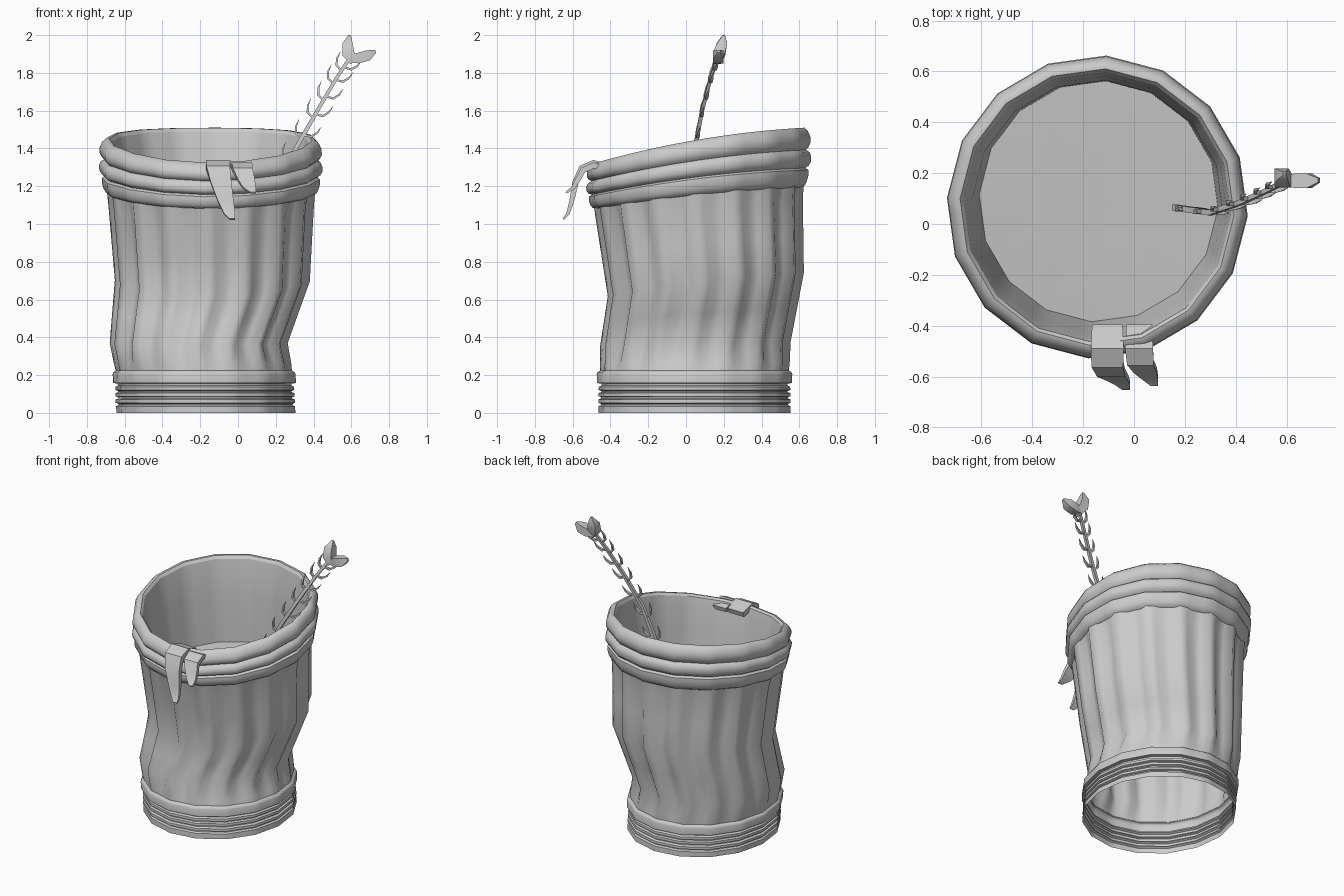
import bpy, bmesh, math
from mathutils import Vector

if "Cube" in bpy.data.objects:
    bpy.data.objects.remove(bpy.data.objects["Cube"])

N = 64  # 16 sides, each carrying one flute of four vertices
SECTOR = math.tau / 16

# spine of the crooked can: z, centre x, centre y, radius x, radius y, tilt
SPINE = [(0, -.17, .045, .475, .51, 0), (.22, -.18, .045, .47, .503, 0),
         (.37, -.208, .05, .472, .505, .02), (.70, -.136, .105, .517, .52, .12),
         (1.14, -.143, .067, .548, .552, .10), (1.45, -.145, .067, .56, .564, .17)]


def spine(z):
    for a, b in zip(SPINE, SPINE[1:]):
        if z <= b[0]:
            f = (z - a[0]) / (b[0] - a[0])
            return [p + (q - p) * f for p, q in zip(a[1:], b[1:])]
    return SPINE[-1][1:]


def ring(bm, z, dr, flute=0):
    cx, cy, rx, ry, tilt = spine(z)
    out = []
    for i in range(N):
        u = SECTOR * i / 4
        a = u - .06
        k = math.cos(SECTOR / 2) / math.cos(u % SECTOR - SECTOR / 2)
        d = dr - flute * (0, .15, 1, .85)[i % 4]
        dy = (ry + d) * k * math.sin(a)
        out.append(bm.verts.new((cx + (rx + d) * k * math.cos(a), cy + dy,
                                 z + tilt * (dy - .6 * dy * dy))))
    return out


def bridge(bm, r1, r2):
    n = len(r1)
    for i in range(n):
        j = (i + 1) % n
        bm.faces.new((r1[i], r1[j], r2[j], r2[i]))


def finish(bm, name, angle):
    bmesh.ops.recalc_face_normals(bm, faces=bm.faces)
    me = bpy.data.meshes.new(name)
    bm.to_mesh(me)
    bm.free()
    ob = bpy.data.objects.new(name, me)
    bpy.context.collection.objects.link(ob)
    bpy.ops.object.select_all(action='DESELECT')
    ob.select_set(True)
    bpy.context.view_layer.objects.active = ob
    bpy.ops.object.shade_smooth_by_angle(angle=math.radians(angle))
    return ob


def lathe(name, profile, angle, floor=False):
    bm = bmesh.new()
    rings = [ring(bm, *p) for p in profile]
    for a, b in zip(rings, rings[1:]):
        bridge(bm, a, b)
    if floor:
        bm.faces.new(rings[-1])
    return finish(bm, name, angle)


def loft(bm, pts, widths, ratio, side):
    """Sweep a rectangle along pts, widths are half widths."""
    pts = [Vector(p) for p in pts]
    side = Vector(side)
    secs = []
    for i, (p, w) in enumerate(zip(pts, widths)):
        t = pts[min(i + 1, len(pts) - 1)] - pts[max(i - 1, 0)]
        n = t.cross(side).normalized() * w * ratio
        s = side * w
        secs.append([bm.verts.new(p + v) for v in (s + n, n - s, -s - n, s - n)])
    for a, b in zip(secs, secs[1:]):
        bridge(bm, a, b)
    bm.faces.new(secs[0])
    bm.faces.new(secs[-1])


# ridged base, open underneath
base = [(0, 0), (.035, .0)]
for z in (.048, .083, .116):
    base += [(z - .006, -.012), (z, -.012), (z + .005, .002), (z + .022, .002)]
base += [(.145, -.012), (.155, -.01), (.158, .013), (.205, .015), (.217, .01), (.225, -.005)]
lathe("base_rings", base, 40)

# fluted crooked body
lathe("fluted_body", [(.22, -.003, 0), (.26, 0, .01), (.37, 0, .034), (.53, 0, .034),
                      (.70, 0, .036), (.9, 0, .036), (1.08, 0, .032), (1.18, .003, .015)], 65)

# rolled rim bands
lathe("rim_bands", [(1.155, -.01), (1.165, .01), (1.185, .02), (1.215, .028), (1.24, .026), (1.25, .01),
                    (1.262, .028), (1.28, .038), (1.305, .038), (1.325, .03), (1.338, .01),
                    (1.35, .022), (1.372, .032), (1.40, .031), (1.43, .016), (1.447, -.004),
                    (1.447, -.02), (1.43, -.033)], 50)

# inner lining with a raised floor
lathe("inner_lining", [(1.43, -.033), (1.35, -.045), (1.2, -.056), (.89, -.06),
                       (.885, -.2), (.88, -.35)], 40, True)

# peel draped over the front rim
bm = bmesh.new()
loft(bm, [(-.105, -.40, 1.29), (-.105, -.49, 1.32), (-.105, -.55, 1.295), (-.09, -.585, 1.22),
          (-.065, -.605, 1.12), (-.045, -.625, 1.055), (-.03, -.65, 1.025)],
     [.06, .065, .062, .055, .042, .03, .015], .3, (1, 0, 0))
loft(bm, [(.02, -.40, 1.285), (.02, -.49, 1.31), (.025, -.545, 1.285), (.045, -.575, 1.23),
          (.06, -.60, 1.19), (.08, -.635, 1.165)], [.05, .055, .052, .045, .034, .014], .3, (1, 0, 0))
finish(bm, "draped_peel", 35)

# twig with paired thorns
STEM = [Vector(p) for p in ((.16, .065, 1.12), (.30, .045, 1.39), (.42, .085, 1.6),
                            (.52, .13, 1.77), (.60, .17, 1.89))]
bm = bmesh.new()
loft(bm, STEM, [.012, .011, .01, .009, .009], 1, (0, 1, 0))
for k in range(7):
    s = .3 + k * .52
    i = min(int(s), 3)
    p = STEM[i].lerp(STEM[i + 1], s - i)
    t = (STEM[i + 1] - STEM[i]).normalized()
    out = Vector((t.z, 0, -t.x))
    for sg in (-1, 1):
        q = p + t * (.012 * sg)
        loft(bm, [q, q + out * sg * .04 + t * .012, q + out * sg * .058 + t * .045,
                  q + out * sg * .062 + t * .085], [.007, .009, .007, .001], .7, (0, 1, 0))
finish(bm, "thorny_twig", 30)

# two-lobed bud at the twig tip
bm = bmesh.new()
loft(bm, [(.61, .165, 1.855), (.585, .175, 1.90), (.58, .19, 1.955), (.592, .20, 2.0)],
     [.018, .032, .028, .006], 1, (0, 1, 0))
loft(bm, [(.585, .17, 1.875), (.635, .17, 1.878), (.69, .17, 1.893), (.728, .172, 1.915)],
     [.018, .028, .028, .008], 1, (0, 1, 0))
finish(bm, "twig_bud", 60)
